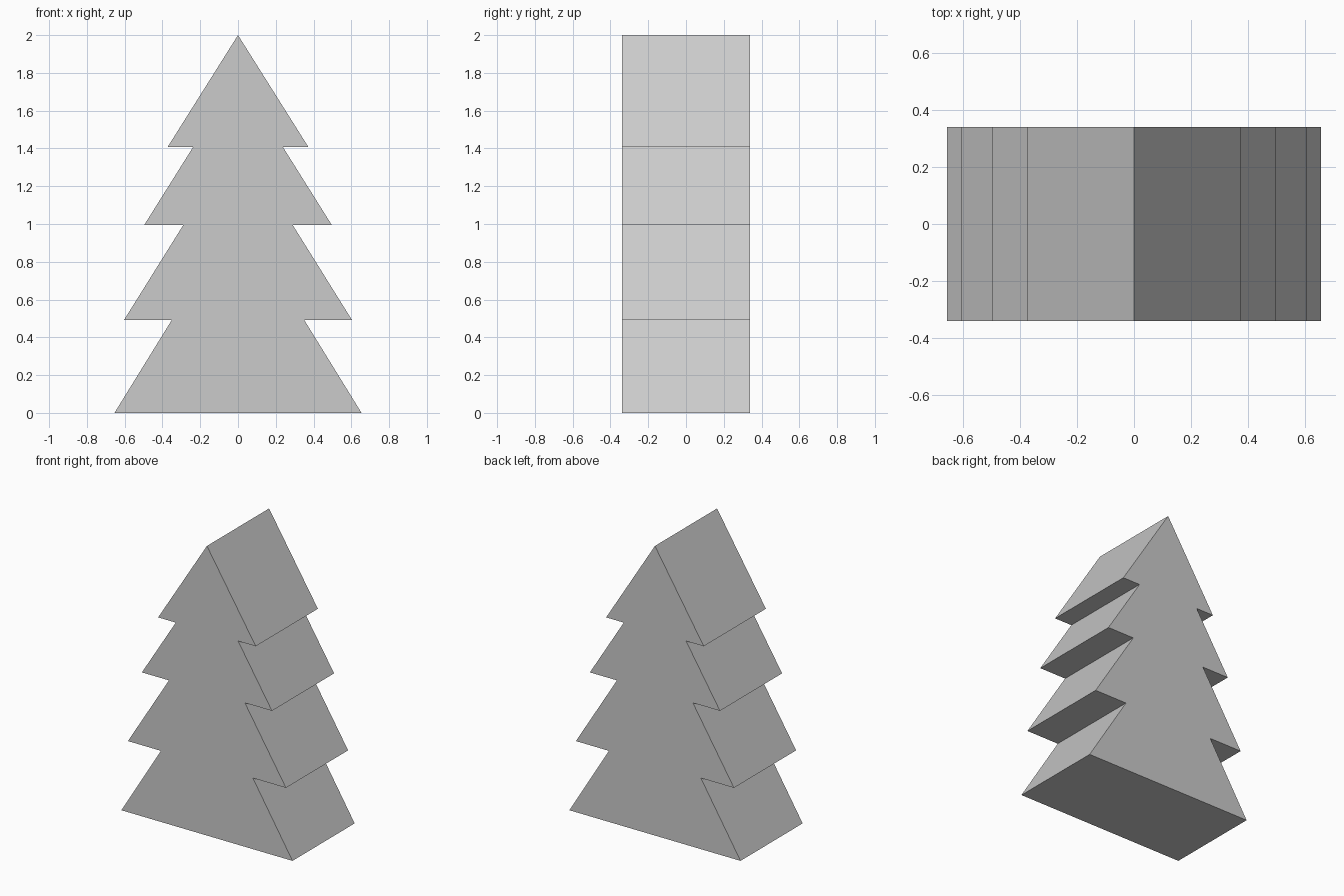
import bpy, bmesh
from mathutils import Vector

if "Cube" in bpy.data.objects:
    bpy.data.objects.remove(bpy.data.objects["Cube"])

HALF_DEPTH = 0.339

# right half of the tree outline, apex to base (x, z)
half = [(0.373, 1.407), (0.238, 1.407),
        (0.497, 0.994), (0.29, 0.994),
        (0.604, 0.491), (0.351, 0.491),
        (0.654, 0.0)]

# mirror to a closed outline
outline = [(0.0, 2.0)] + half + [(-x, z) for x, z in reversed(half)]

# extrude the outline front to back
bm = bmesh.new()
front = bm.faces.new([bm.verts.new((x, -HALF_DEPTH, z)) for x, z in outline])
ext = bmesh.ops.extrude_face_region(bm, geom=[front], use_keep_orig=True)
moved = [g for g in ext["geom"] if isinstance(g, bmesh.types.BMVert)]
bmesh.ops.translate(bm, verts=moved, vec=Vector((0, 2 * HALF_DEPTH, 0)))
bmesh.ops.recalc_face_normals(bm, faces=bm.faces)

mesh = bpy.data.meshes.new("tree")
bm.to_mesh(mesh)
bm.free()
tree = bpy.data.objects.new("tree", mesh)
bpy.context.collection.objects.link(tree)
